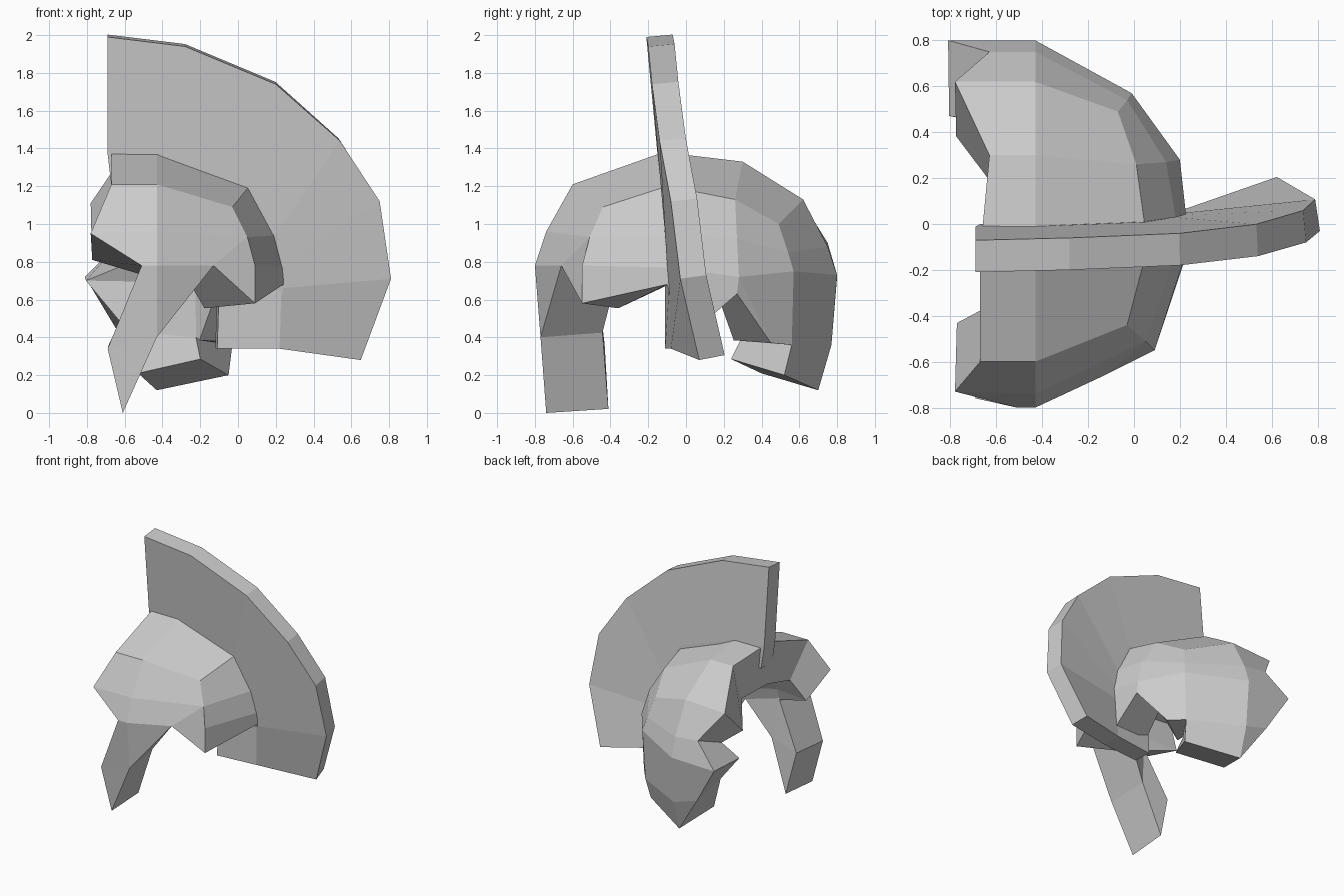
import bpy, bmesh
from mathutils import Vector

if "Cube" in bpy.data.objects:
    bpy.data.objects.remove(bpy.data.objects["Cube"])


def thick_shell(name, bands, thickness, inside):
    """Skin pairs of point columns, face the skin away from 'inside', thicken it inward."""
    bm = bmesh.new()
    verts = {}

    def vert(p):
        if p not in verts:
            verts[p] = bm.verts.new(p)
        return verts[p]

    for a, b in bands:
        for i in range(len(a) - 1):
            ring = list(dict.fromkeys([a[i], a[i + 1], b[i + 1], b[i]]))
            if len(ring) > 2:
                bm.faces.new([vert(p) for p in ring])
    bmesh.ops.recalc_face_normals(bm, faces=bm.faces[:])
    bm.normal_update()
    ref = Vector(inside)
    facing = sum(f.normal.dot(f.calc_center_median() - ref) * f.calc_area() for f in bm.faces)
    if facing < 0:
        bmesh.ops.reverse_faces(bm, faces=bm.faces[:])
    me = bpy.data.meshes.new(name)
    bm.to_mesh(me)
    bm.free()
    ob = bpy.data.objects.new(name, me)
    bpy.context.collection.objects.link(ob)
    mod = ob.modifiers.new("Thickness", "SOLIDIFY")
    mod.thickness = thickness
    mod.offset = -1
    return ob


# Ridge under the crest, from brow over the top to the nape
c0, c1, c2 = (-.67, -.12, 1.38), (-.43, -.12, 1.38), (.06, -.1, 1.2)
c3, c4, c5 = (.2, -.08, .94), (.24, -.08, .77), (.24, -.1, .68)

# Near half: brow, eye slot, narrow cheek guard, ear notch
tip, notch, rear_edge = (-.61, -.74, 0), (-.13, -.66, .78), (-.43, -.77, .4)
near_front = [c0, (-.67, -.6, 1.21), (-.78, -.73, .95), (-.51, -.8, .78), (-.69, -.76, .34), tip]
near_mid = [c1, (-.43, -.6, 1.21), (-.43, -.74, .96), (-.43, -.8, .78), rear_edge, tip]
near_ear = [c2, (-.03, -.44, 1.09), (.05, -.51, .93), notch, rear_edge]
near_back = [near_ear[1], near_ear[2], (.09, -.55, .78), (.09, -.55, .58)]
bands = [
    (near_front, near_mid),
    (near_mid[:5], near_ear),
    ([near_ear[2], notch], near_back[2:]),
    (near_back, [c2, c3, c4, c5]),
]

# Far half: eye slot, broad cheek guard, notch near the nape
jaw, nape_tab = (-.43, .7, .12), (.22, -.03, .37)
far_front = [c0, (-.63, .3, 1.33), (-.78, .62, 1.11), (-.63, .75, .9),
             (-.81, .8, .72), (-.63, .76, .42), jaw]
far_mid = [c1, (-.43, .3, 1.33), (-.43, .62, 1.13), (-.43, .75, .88),
           (-.43, .8, .73), (-.43, .77, .36), jaw]
far_side = [c2, (.01, .26, 1.13), (-.07, .49, 1.0), (-.03, .54, .85),
            (-.01, .57, .75), (-.03, .56, .36), (-.05, .52, .2)]
r1 = far_side[1]
s2, s3, s4, low = (.14, .27, .92), (.2, .28, .72), (.2, .27, .63), (.06, .45, .37)
bands += [
    (far_front, far_mid),
    (far_mid, far_side),
    (far_side[1:6], [r1, r1, s2, s3, low]),
    ([s3, low], [s3, s4]),
    ([r1, s2, s3, s4], [c2, c3, c4, nape_tab]),
    ([c4, nape_tab], [c4, c5]),
]
thick_shell("helmet_shell", bands, .33, (-.4, 0, .6))

# Crest: outer fan edge, line along the helmet, and buried root
outer = [(-.69, -.21, 1.99), (-.28, -.2, 1.94), (.2, -.18, 1.74), (.54, -.14, 1.44),
         (.75, -.08, 1.12), (.81, -.03, .71), (.65, .07, .28)]
seat = [(-.69, -.15, 1.37), (-.43, -.15, 1.36), (.06, -.13, 1.19), (.19, -.11, .93),
        (.23, -.1, .78), (.23, -.09, .66), (.22, -.08, .34)]
root = [(-.67, -.14, 1.2), (-.43, -.14, 1.2), (-.05, -.13, 1.05), (-.1, -.12, .85),
        (-.1, -.12, .75), (-.1, -.11, .66), (-.11, -.11, .34)]
thick_shell("crest", [(outer, seat), (seat, root)], .14, (.2, 5, 1))
